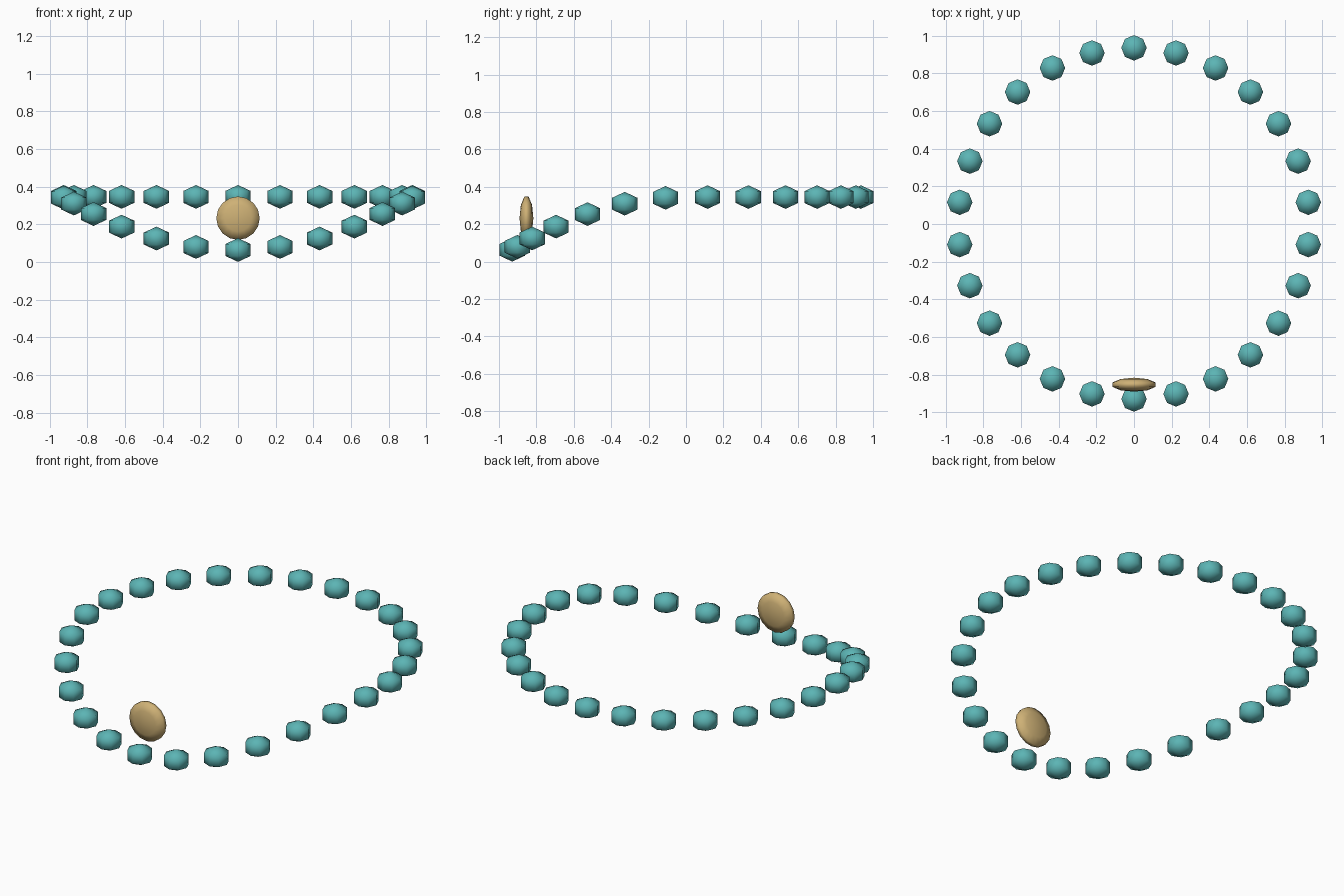
import bpy
import bmesh
from math import sin, cos, tau, pi
from mathutils import Matrix

cube = bpy.data.objects.get("Cube")
if cube:
    bpy.data.objects.remove(cube)


def material(name, color):
    mat = bpy.data.materials.new(name)
    mat.use_nodes = True
    mat.diffuse_color = color
    mat.node_tree.nodes["Principled BSDF"].inputs["Base Color"].default_value = color
    return mat


def ball_mesh(name, segments, rings, matrix, mat):
    """Low-poly smooth-shaded ball, shaped by the matrix."""
    mesh = bpy.data.meshes.new(name)
    bm = bmesh.new()
    bmesh.ops.create_uvsphere(bm, u_segments=segments, v_segments=rings,
                              radius=1, matrix=matrix)
    bmesh.ops.recalc_face_normals(bm, faces=bm.faces)
    for face in bm.faces:
        face.smooth = True
    bm.to_mesh(mesh)
    bm.free()
    mesh.materials.append(mat)
    return mesh


def place(name, mesh, location):
    obj = bpy.data.objects.new(name, mesh)
    obj.location = location
    bpy.context.collection.objects.link(obj)


teal = material("teal", (0.107, 0.46, 0.46, 1))
gold = material("gold", (0.62, 0.44, 0.18, 1))

# Ring of beads, level at the back and dipping towards the front
BEADS, RADIUS = 26, 0.932
bead = ball_mesh("bead", 8, 3, Matrix.Diagonal((0.078, 0.078, 0.063, 1)), teal)
for i in range(BEADS):
    a = tau * i / BEADS
    dip = 0.282 * max(cos(a), 0) ** 2
    place(f"bead_{i + 1}", bead,
          (RADIUS * sin(a), 0.003 - RADIUS * cos(a), 0.345 - dip))

# Flattened pendant disc standing just inside the front bead
disc = Matrix.Diagonal((0.121, 0.037, 0.121, 1)) @ Matrix.Rotation(pi / 2, 4, 'X')
place("pendant", ball_mesh("pendant", 16, 5, disc, gold), (0, -0.853, 0.232))
